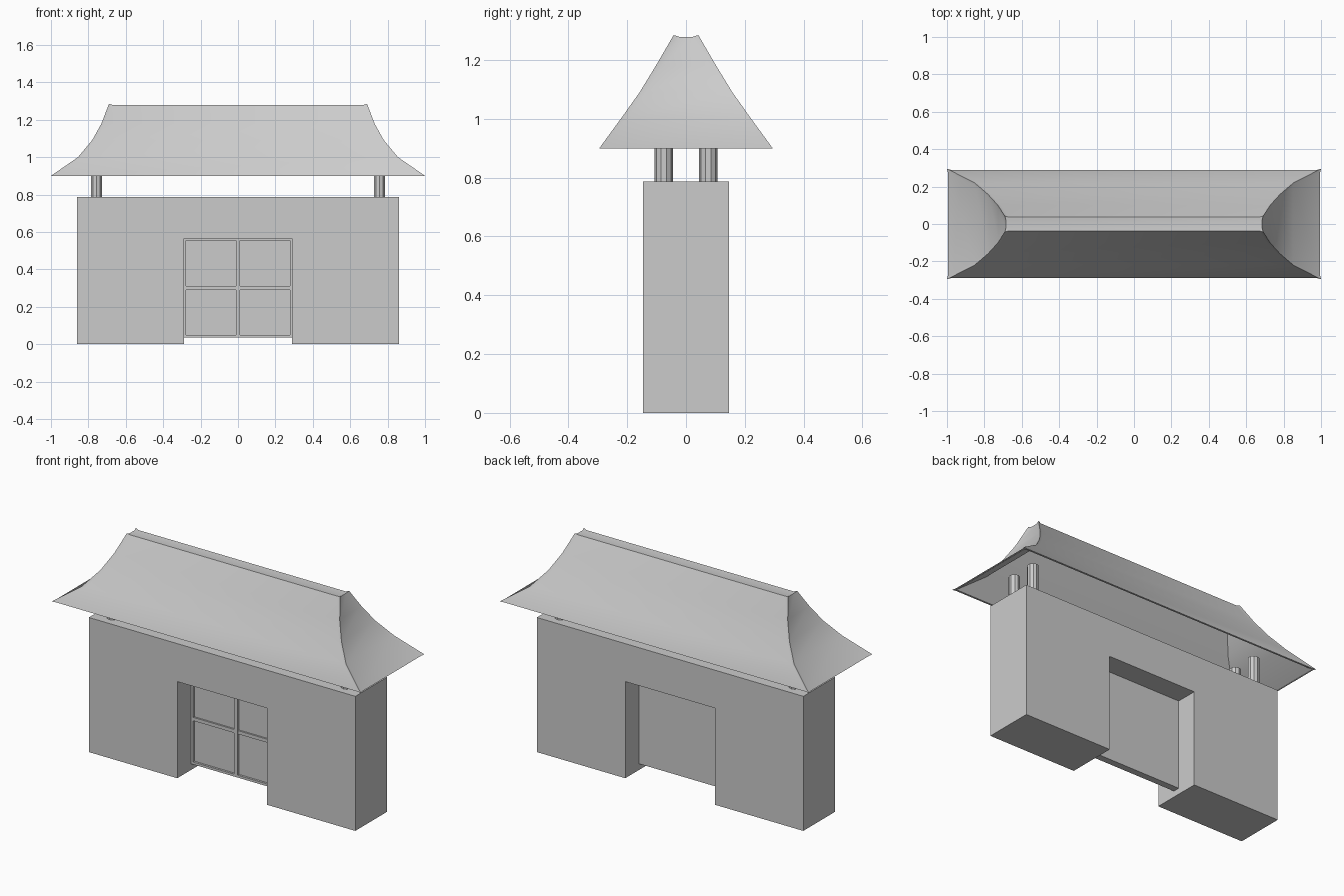
import bpy, bmesh, math

if "Cube" in bpy.data.objects:
    bpy.data.objects.remove(bpy.data.objects["Cube"])


def make_object(name, bm):
    bmesh.ops.recalc_face_normals(bm, faces=bm.faces)
    mesh = bpy.data.meshes.new(name)
    bm.to_mesh(mesh)
    bm.free()
    obj = bpy.data.objects.new(name, mesh)
    bpy.context.collection.objects.link(obj)
    return obj


def box(name, x0, x1, y0, y1, z0, z1):
    bm = bmesh.new()
    bmesh.ops.create_cube(bm, size=1)
    for v in bm.verts:
        v.co.x = x1 if v.co.x > 0 else x0
        v.co.y = y1 if v.co.y > 0 else y0
        v.co.z = z1 if v.co.z > 0 else z0
    return make_object(name, bm)


# Wall: an upside-down U profile extruded through its depth
W, D, H, DOOR_X, DOOR_Z = 0.862, 0.147, 0.787, 0.29, 0.565
half = [(W, H), (W, 0), (DOOR_X, 0), (DOOR_X, DOOR_Z)]
profile = half + [(-x, z) for x, z in reversed(half)]
bm = bmesh.new()
face = bm.faces.new([bm.verts.new((x, -D, z)) for x, z in profile])
out = bmesh.ops.extrude_face_region(bm, geom=[face])
bmesh.ops.translate(bm, vec=(0, 2 * D, 0),
                    verts=[g for g in out["geom"] if isinstance(g, bmesh.types.BMVert)])
make_object("gate_wall", bm)

# Double door: flat back panel, raised frame on the front
box("door_panel", -DOOR_X, DOOR_X, -0.008, 0.02, 0.036, DOOR_Z)
box("door_top_rail", -DOOR_X, DOOR_X, -0.02, -0.008, 0.553, DOOR_Z)
box("door_bottom_rail", -DOOR_X, DOOR_X, -0.02, -0.008, 0.036, 0.05)
box("door_middle_stile", -0.012, 0.012, -0.02, -0.008, 0.05, 0.553)
for side, s in (("left", -1), ("right", 1)):
    a, b = sorted((s * 0.277, s * DOOR_X))
    box(f"door_{side}_stile", a, b, -0.02, -0.008, 0.05, 0.553)
    a, b = sorted((s * 0.012, s * 0.277))
    box(f"door_{side}_cross_rail", a, b, -0.018, -0.008, 0.29, 0.31)

# Four short posts carrying the roof
for x in (-0.757, 0.757):
    for y in (-0.076, 0.076):
        bpy.ops.mesh.primitive_cylinder_add(vertices=10, radius=0.031, depth=0.19,
                                            location=(x, y, 0.875))
        bpy.context.object.name = "roof_post"

# Roof: hollow flared shell lofted from rings, with slightly raised hip strips
SECTIONS = [(1.0, 0.295, 0.9), (0.855, 0.222, 1.0), (0.78, 0.158, 1.09),
            (0.73, 0.103, 1.18), (0.69, 0.042, 1.285)]
STRIP, RECESS = 0.02, 0.005


def ring(bm, X, Y, z, inset=0.0, drop=0.0):
    X, Y = X - inset, Y - inset
    verts = []
    for sx, sy in ((1, -1), (1, 1), (-1, 1), (-1, -1)):
        corner = (sx * X, sy * Y, z)
        along_x = (sx * (X - STRIP), sy * (Y - RECESS), z - drop)
        along_y = (sx * (X - RECESS), sy * (Y - min(STRIP, Y * 0.6)), z - drop)
        order = (along_x, corner, along_y) if sx * sy < 0 else (along_y, corner, along_x)
        verts += [bm.verts.new(p) for p in order]
    return verts


def plain_ring(bm, X, Y, z):
    t = 0.016
    return [bm.verts.new((sx * (X - t), sy * (Y - t), z))
            for sx, sy in ((1, -1), (1, 1), (-1, 1), (-1, -1))]


def loft(bm, rings):
    for a, b in zip(rings, rings[1:]):
        n = len(a)
        for i in range(n):
            j = (i + 1) % n
            bm.faces.new((a[i], a[j], b[j], b[i]))


bm = bmesh.new()
outer = [ring(bm, *s, drop=0.006 if s is SECTIONS[-1] else 0) for s in SECTIONS]
inner = [plain_ring(bm, X, Y, z - (0.02 if i == 4 else 0))
         for i, (X, Y, z) in enumerate(SECTIONS)]
loft(bm, outer)
loft(bm, inner)
bm.faces.new(inner[-1])

# Ridge cap: flat centre with four raised corner tips
top = outer[-1]
for i in range(0, 12, 3):
    bm.faces.new(top[i:i + 3])
bm.faces.new([v for i, v in enumerate(top) if i % 3 != 1])

# Eave rim joining the outer and inner shells
low, rim = outer[0], inner[0]
for k in range(4):
    a, m = 3 * k, (k + 1) % 4
    bm.faces.new((low[a], low[a + 1], rim[k]))
    bm.faces.new((low[a + 1], low[a + 2], rim[k]))
    bm.faces.new((low[a + 2], low[3 * m], rim[m], rim[k]))
roof = make_object("flared_roof", bm)

bpy.ops.object.select_all(action='DESELECT')
roof.select_set(True)
bpy.context.view_layer.objects.active = roof
bpy.ops.object.shade_smooth_by_angle(angle=math.radians(25))
